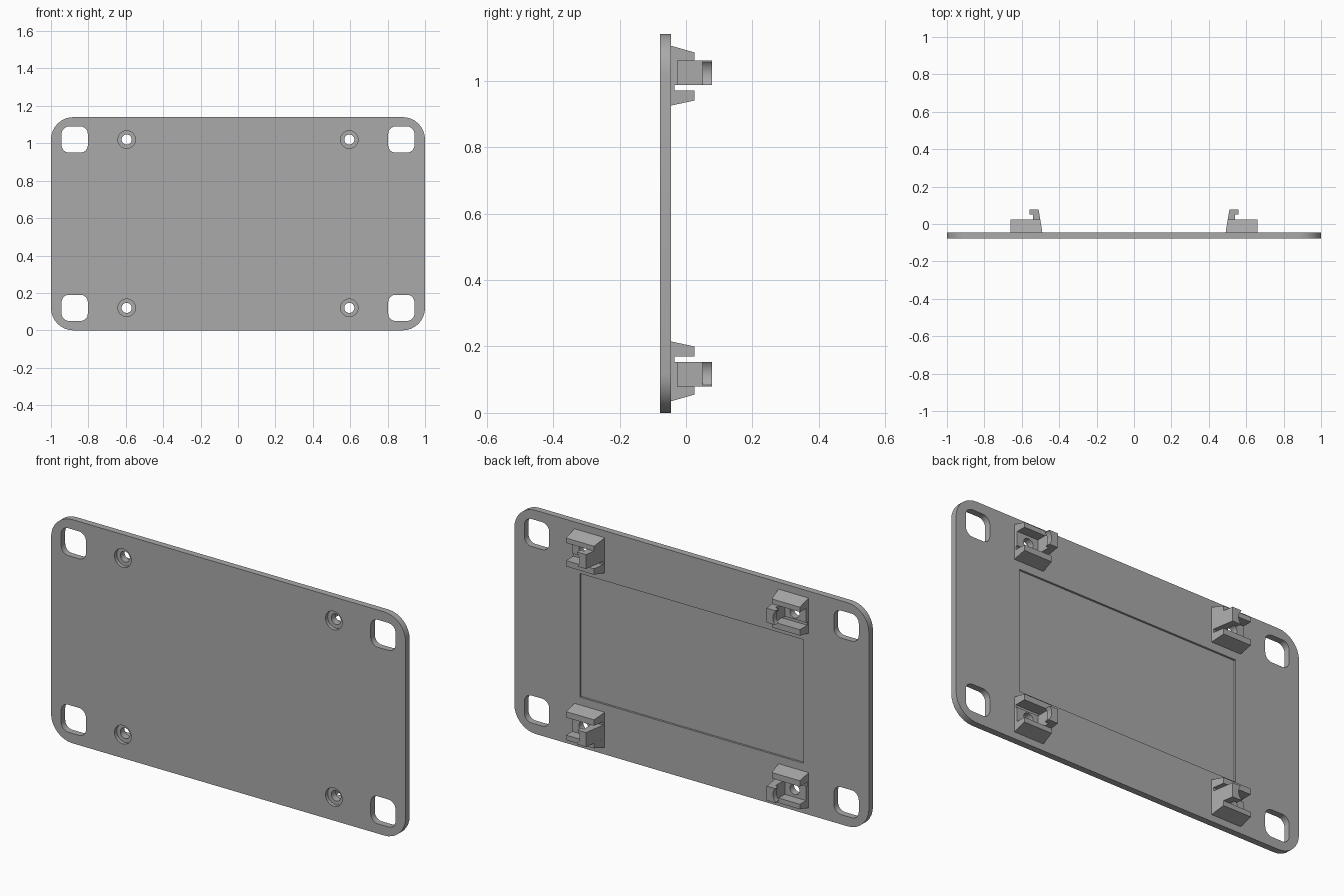
import bpy, bmesh, math
from mathutils import Vector

if "Cube" in bpy.data.objects:
    bpy.data.objects.remove(bpy.data.objects["Cube"])

grey = bpy.data.materials.new("plain grey")
grey.use_nodes = True
COLOUR = (0.4, 0.4, 0.4, 1)
grey.diffuse_color = COLOUR
grey.node_tree.nodes["Principled BSDF"].inputs["Base Color"].default_value = COLOUR

HEIGHT = 1.14
FRONT, BACK = -0.078, -0.045
HOLE_X, HOLE_Z = 0.595, 0.12


def prism(name, points, depth):
    """Extrude a loop of 3D points along a vector."""
    bm = bmesh.new()
    face = bm.faces.new([bm.verts.new(p) for p in points])
    out = bmesh.ops.extrude_face_region(bm, geom=[face])["geom"]
    moved = [v for v in out if isinstance(v, bmesh.types.BMVert)]
    bmesh.ops.translate(bm, verts=moved, vec=Vector(depth))
    bmesh.ops.recalc_face_normals(bm, faces=bm.faces)
    mesh = bpy.data.meshes.new(name)
    bm.to_mesh(mesh)
    bm.free()
    mesh.materials.append(grey)
    obj = bpy.data.objects.new(name, mesh)
    bpy.context.collection.objects.link(obj)
    return obj


def rounded(name, cx, cz, w, h, r, y0, y1, steps=8):
    """Rounded rectangle in the xz plane, extruded along y."""
    pts = []
    for q, (sx, sz) in enumerate([(1, 1), (-1, 1), (-1, -1), (1, -1)]):
        for i in range(steps + 1):
            a = math.pi / 2 * (q + i / steps)
            pts.append((cx + sx * (w / 2 - r) + r * math.cos(a), y0,
                        cz + sz * (h / 2 - r) + r * math.sin(a)))
    return prism(name, pts, (0, y1 - y0, 0))


def cylinder(name, x, z, r, y0, y1, n=32):
    angles = [2 * math.pi * i / n for i in range(n)]
    pts = [(x + r * math.cos(a), y0, z + r * math.sin(a)) for a in angles]
    return prism(name, pts, (0, y1 - y0, 0))


def combine(obj, other, operation):
    """Apply a boolean and discard the second object."""
    mod = obj.modifiers.new("cut", "BOOLEAN")
    mod.operation, mod.solver, mod.object = operation, "EXACT", other
    bpy.context.view_layer.objects.active = obj
    bpy.ops.object.modifier_apply(modifier=mod.name)
    bpy.data.objects.remove(other)


def finish(obj):
    bpy.ops.object.select_all(action="DESELECT")
    obj.select_set(True)
    bpy.context.view_layer.objects.active = obj
    bpy.ops.object.shade_smooth_by_angle(angle=math.radians(30))


# Mounting plate with a shallow recess in its back
plate = rounded("mounting_plate", 0, HEIGHT / 2, 2, HEIGHT, 0.12, FRONT, BACK)
recess = prism("recess", [(x, BACK - 0.01, HEIGHT / 2 + z) for x, z in
               [(-0.63, -0.315), (0.63, -0.315), (0.63, 0.315), (-0.63, 0.315)]],
               (0, 0.1, 0))
combine(plate, recess, "DIFFERENCE")

# Corner windows and counterbored screw holes
for sx in (-1, 1):
    for z in (HOLE_Z, HEIGHT - HOLE_Z):
        combine(plate, rounded("window", sx * 0.873, z, 0.14, 0.14, 0.04, -0.2, 0.2),
                "DIFFERENCE")
        combine(plate, cylinder("hole", sx * HOLE_X, z, 0.027, -0.2, 0.2), "DIFFERENCE")
        combine(plate, cylinder("counterbore", sx * HOLE_X, z, 0.047, -0.2, FRONT + 0.018),
                "DIFFERENCE")
finish(plate)


def make_clip(name):
    """Lower clip on the +x side: two jaws, a floor and a hooked wall."""
    jaws = [(BACK, 0.035), (0.025, 0.055), (0.025, 0.08), (-0.035, 0.08),
            (-0.035, 0.17), (0.025, 0.17), (0.025, 0.2), (BACK, 0.215)]
    clip = prism(name, [(0.66, y, z) for y, z in jaws], (-0.17, 0, 0))
    for v in clip.data.vertices:
        if v.co.x < 0.6:
            v.co.x = 0.49 + 0.16 * (v.co.y - BACK)
    hook = [(0.49, BACK), (0.51, 0.078), (0.56, 0.078), (0.56, 0.05),
            (0.54, 0.05), (0.54, -0.025), (0.66, -0.025), (0.66, BACK)]
    wall = prism("hook", [(x, y, 0.08) for x, y in hook], (0, 0, 0.073))
    # Rounded screw access scooped from the hook lip
    combine(wall, cylinder("access", HOLE_X, HOLE_Z, 0.05, -0.02, 0.2), "DIFFERENCE")
    combine(clip, wall, "UNION")
    combine(clip, cylinder("hole", HOLE_X, HOLE_Z, 0.027, -0.2, 0.2), "DIFFERENCE")
    return clip


# Four clips, mirrored across the plate centre
for side, sx in (("left", 1), ("right", -1)):
    for level, sz in (("lower", 1), ("upper", -1)):
        clip = make_clip(f"{level}_{side}_clip")
        for v in clip.data.vertices:
            v.co.x *= sx
            if sz < 0:
                v.co.z = HEIGHT - v.co.z
        if sx * sz < 0:
            clip.data.flip_normals()
        finish(clip)
